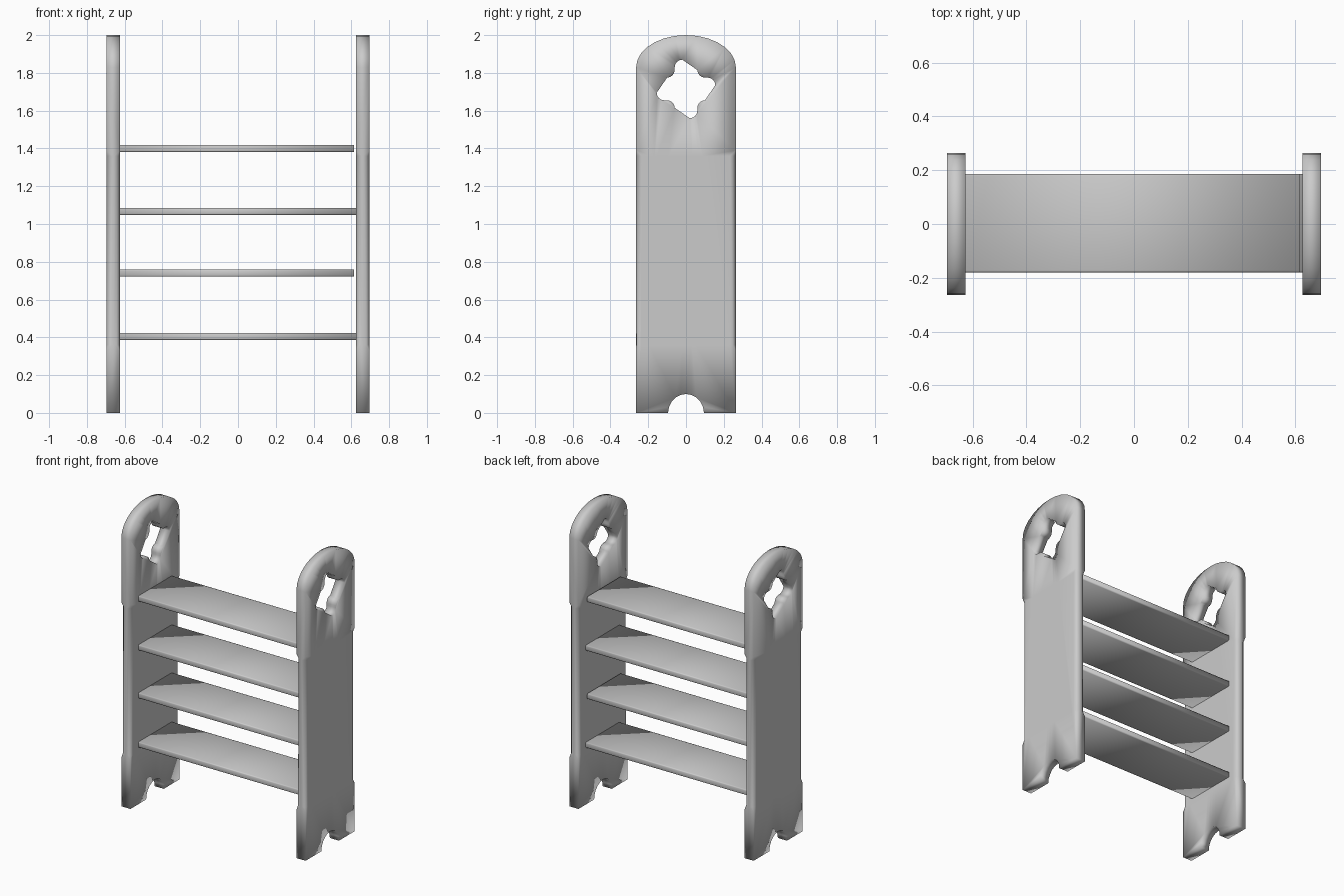
import bpy, bmesh, math
from mathutils import Vector, Matrix

cube = bpy.data.objects.get("Cube")
if cube:
    bpy.data.objects.remove(cube, do_unlink=True)

grey = bpy.data.materials.new("plain grey")
grey.use_nodes = True
COLOUR = (0.6, 0.6, 0.6, 1)
grey.diffuse_color = COLOUR
grey.node_tree.nodes["Principled BSDF"].inputs["Base Color"].default_value = COLOUR

HALF_DEPTH, INNER, OUTER = 0.264, 0.626, 0.695
FOOT_TOP, HEAD_BASE = 0.36, 1.36


def finish(bm, name):
    bmesh.ops.recalc_face_normals(bm, faces=bm.faces)
    for f in bm.faces:
        f.smooth = True
    mesh = bpy.data.meshes.new(name)
    bm.to_mesh(mesh)
    bm.free()
    mesh.materials.append(grey)
    obj = bpy.data.objects.new(name, mesh)
    bpy.context.collection.objects.link(obj)
    return obj


def arc(cy, cz, ry, rz, start, end, steps):
    angles = [math.radians(start + (end - start) * i / steps) for i in range(steps + 1)]
    return [(cy + ry * math.cos(a), cz + rz * math.sin(a)) for a in angles]


def panel_outline():
    # Rounded head, straight sides and an arched notch between the feet
    head = arc(0, 1.83, HALF_DEPTH, 0.17, 0, 180, 14)
    notch = arc(0, 0, 0.095, 0.1, 180, 0, 10)
    return head + [(-HALF_DEPTH, 0)] + notch + [(HALF_DEPTH, 0)]


def cross_outline():
    # One quarter of the rounded cross, turned four times
    reach, half, r = 0.155, 0.06, 0.04
    quarter = arc(reach - r, half - r, r, r, 0, 90, 4)
    quarter += arc(half + r, half + r, r, r, 270, 180, 4)
    points = []
    for k in range(4):
        turn = Matrix.Rotation(k * math.pi / 2, 2)
        points += [turn @ Vector(p) for p in quarter]
    return [(y, z + 1.715) for y, z in points]


def make_panel(name, side):
    bm = bmesh.new()
    for outline in (panel_outline(), cross_outline()):
        verts = [bm.verts.new((INNER, y, z)) for y, z in outline]
        for a, b in zip(verts, verts[1:] + verts[:1]):
            bm.edges.new((a, b))
    bmesh.ops.triangle_fill(bm, use_beauty=True, edges=bm.edges[:])
    grown = bmesh.ops.extrude_face_region(bm, geom=bm.faces[:])["geom"]
    moved = [v for v in grown if isinstance(v, bmesh.types.BMVert)]
    bmesh.ops.translate(bm, vec=(OUTER - INNER, 0, 0), verts=moved)

    # Rounded long edges on the middle stretch only
    for level in (FOOT_TOP, HEAD_BASE):
        bmesh.ops.bisect_plane(bm, geom=bm.verts[:] + bm.edges[:] + bm.faces[:],
                               plane_co=(0, 0, level), plane_no=(0, 0, 1))
    bmesh.ops.remove_doubles(bm, verts=bm.verts[:], dist=0.0001)
    bmesh.ops.recalc_face_normals(bm, faces=bm.faces)

    def is_long_edge(e):
        return (all(abs(abs(v.co.y) - HALF_DEPTH) < 0.001
                    and FOOT_TOP - 0.001 < v.co.z < HEAD_BASE + 0.001 for v in e.verts)
                and abs(e.verts[0].co.x - e.verts[1].co.x) < 0.001
                and e.calc_face_angle(0) > 1)

    bmesh.ops.bevel(bm, geom=[e for e in bm.edges if is_long_edge(e)], offset=0.03,
                    segments=3, profile=0.5, affect='EDGES')
    if side < 0:
        bmesh.ops.scale(bm, vec=(-1, 1, 1), verts=bm.verts)
    return finish(bm, name)


def make_shelf(name, z, right_end):
    # Thin board with softened long edges
    bm = bmesh.new()
    bmesh.ops.create_cube(bm, size=1)
    left_end = -INNER
    bmesh.ops.scale(bm, vec=(right_end - left_end, 0.366, 0.038), verts=bm.verts)
    bmesh.ops.translate(bm, vec=((right_end + left_end) / 2, 0.003, z), verts=bm.verts)
    long_edges = [e for e in bm.edges if abs(e.verts[0].co.x - e.verts[1].co.x) > 0.5]
    bmesh.ops.bevel(bm, geom=long_edges, offset=0.007, segments=2, profile=0.5, affect='EDGES')
    return finish(bm, name)


make_panel("left_side_panel", 1)
make_panel("right_side_panel", -1)
for i, (z, end) in enumerate([(0.405, INNER), (0.74, 0.615), (1.067, INNER), (1.4, 0.615)]):
    make_shelf(f"shelf_{i + 1}", z, end)
